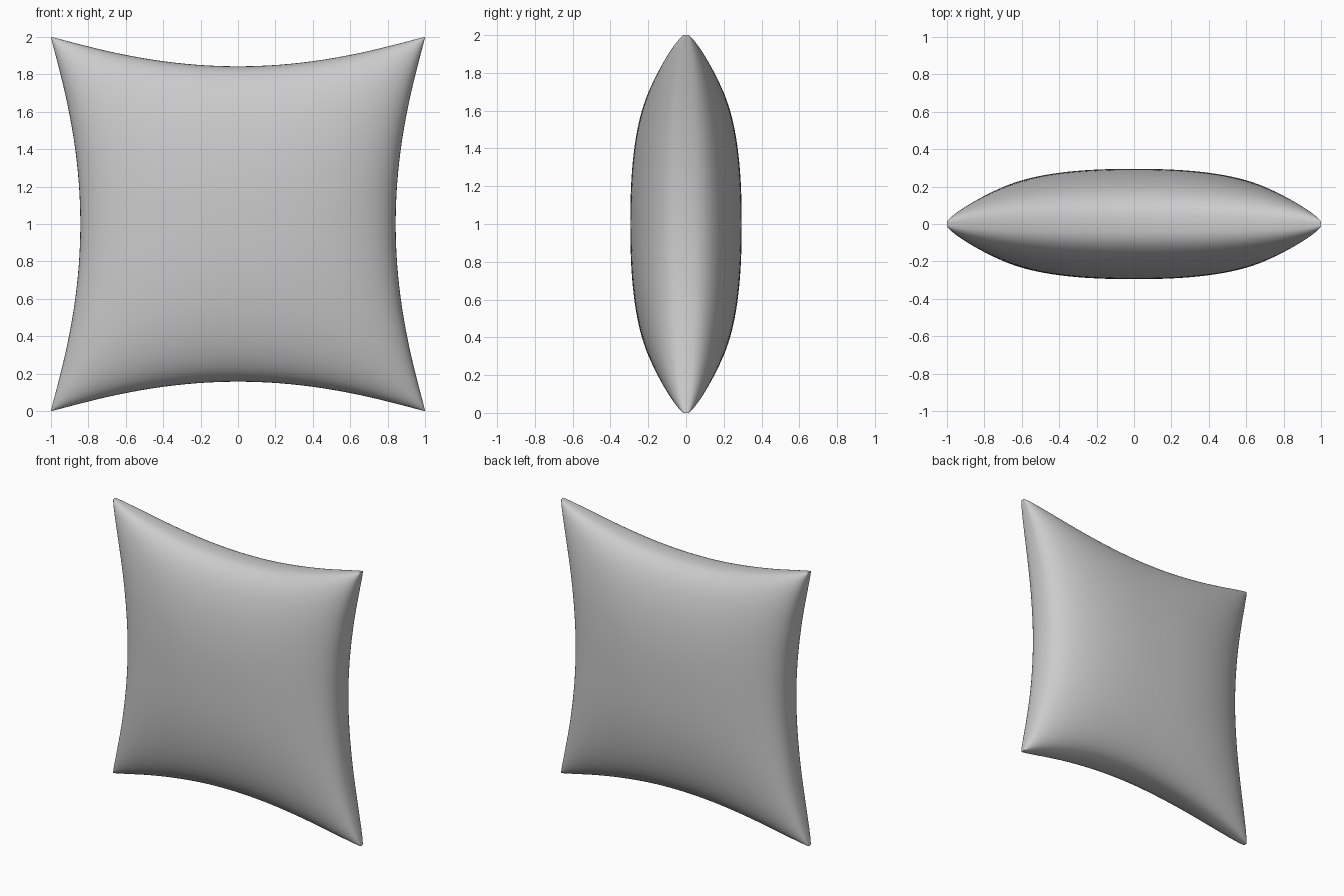
import bpy, bmesh, math

if "Cube" in bpy.data.objects:
    bpy.data.objects.remove(bpy.data.objects["Cube"])

N = 56            # grid resolution of one cushion face
RIM = 0.012       # half width of the seam band
PUFF = 0.283      # bulge height above the seam band
PINCH = 0.157     # how far the side middles are drawn in


def draw_in(t):
    return 1 - PINCH * max(0.0, 1 - t * t) ** 1.1


def bulge(t):
    return max(0.0, 1 - abs(t) ** 2.35) ** 0.41


# Front half: a grid with rows crowded toward the seam, pinched and inflated
bm = bmesh.new()
bmesh.ops.create_grid(bm, x_segments=N, y_segments=N, size=1)
for v in bm.verts:
    u = math.sin(max(-1, min(1, v.co.x)) * math.pi / 2)
    w = math.sin(max(-1, min(1, v.co.y)) * math.pi / 2)
    v.co = (u * draw_in(w), -RIM - PUFF * bulge(u) * bulge(w), 1 + w * draw_in(u))

# Seam band: extrude the border back to the middle plane
border = [e for e in bm.edges if e.is_boundary]
for e in border:
    e.smooth = False
out = bmesh.ops.extrude_edge_only(bm, edges=border)
for g in out["geom"]:
    if isinstance(g, bmesh.types.BMVert):
        g.co.y = 0
    elif isinstance(g, bmesh.types.BMEdge):
        g.smooth = True
bmesh.ops.recalc_face_normals(bm, faces=bm.faces)
if min(bm.faces, key=lambda f: f.calc_center_median().y).normal.y > 0:
    bmesh.ops.reverse_faces(bm, faces=bm.faces)
for f in bm.faces:
    f.smooth = True

mesh = bpy.data.meshes.new("cushion")
bm.to_mesh(mesh)
bm.free()
cushion = bpy.data.objects.new("cushion", mesh)
bpy.context.collection.objects.link(cushion)

# Back half
mirror = cushion.modifiers.new("back_half", "MIRROR")
mirror.use_axis = (False, True, False)
mirror.merge_threshold = 0.0005
